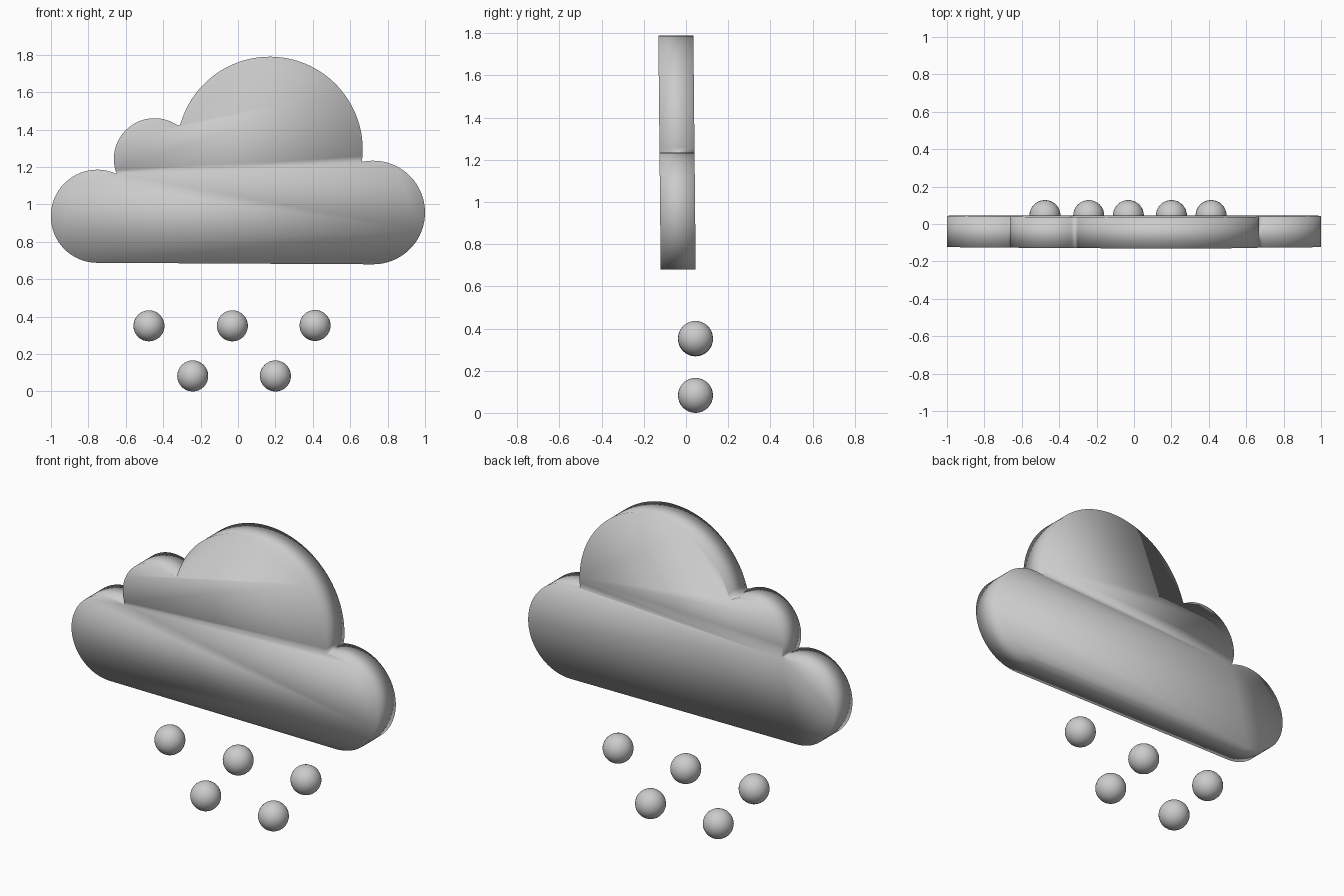
import bpy, bmesh
from math import cos, sin, atan2, pi

if "Cube" in bpy.data.objects:
    bpy.data.objects.remove(bpy.data.objects["Cube"])


def finish(name, bm):
    bmesh.ops.recalc_face_normals(bm, faces=bm.faces)
    for f in bm.faces:
        f.smooth = True
    me = bpy.data.meshes.new(name)
    bm.to_mesh(me)
    bm.free()
    ob = bpy.data.objects.new(name, me)
    bpy.context.collection.objects.link(ob)
    return ob


def arc(cx, cz, r, start, end, n):
    """Counter-clockwise arc strictly between two outline points."""
    a = atan2(start[1] - cz, start[0] - cx)
    b = atan2(end[1] - cz, end[0] - cx)
    if b <= a:
        b += 2 * pi
    return [(cx + r * cos(a + (b - a) * i / n), cz + r * sin(a + (b - a) * i / n))
            for i in range(1, n)]


# Cloud outline: four lobes meeting at creases, flat underside
bottom_right, bottom_left = (0.723, 0.68), (-0.752, 0.688)
crease_right, crease_mid, crease_left = (0.661, 1.228), (-0.312, 1.421), (-0.649, 1.164)
lobes = [
    (0.723, 0.957, 0.277, bottom_right, crease_right, 36),
    (0.17, 1.293, 0.497, crease_right, crease_mid, 48),
    (-0.446, 1.243, 0.218, crease_mid, crease_left, 28),
    (-0.752, 0.937, 0.249, crease_left, bottom_left, 36),
]
outline, creases = [], []
for lobe in lobes:
    creases.append(len(outline))
    outline += [lobe[3]] + arc(*lobe)
outline.append(bottom_left)
i_right, i_left = creases[1], creases[3]

# Cloud slab, leaning very slightly to the front
bm = bmesh.new()
layers = []
for y in (-0.12, 0.046):
    layers.append([bm.verts.new((x, y - 0.01 * (z - 0.68), z)) for x, z in outline])
front, back = layers
for ring in layers:
    bm.faces.new(ring[i_right:i_left + 1])              # upper puffs
    bm.faces.new(ring[:i_right + 1] + ring[i_left:])    # lower bar
n = len(outline)
for i in range(n):
    j = (i + 1) % n
    bm.faces.new((front[i], front[j], back[j], back[i]))
finish("cloud", bm)

# Snow balls in two rows beneath the cloud
balls = [(-0.476, 0.351), (-0.03, 0.351), (0.412, 0.353), (-0.242, 0.083), (0.2, 0.083)]
for k, (x, z) in enumerate(balls):
    bm = bmesh.new()
    bmesh.ops.create_uvsphere(bm, u_segments=32, v_segments=16, radius=0.083)
    finish(f"snow_ball_{k + 1}", bm).location = (x, 0.045, z)
